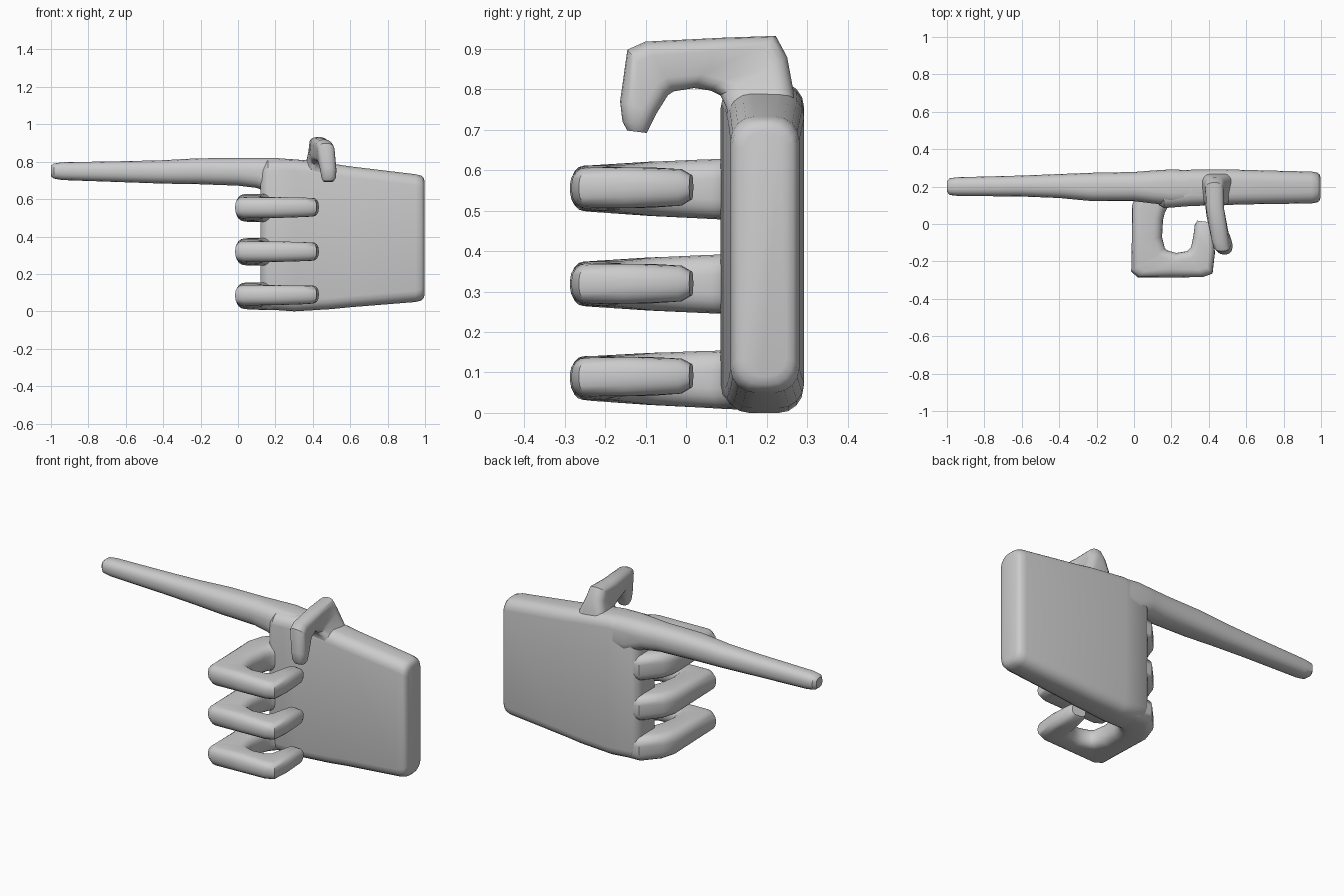
import bpy, bmesh, math
from mathutils import Vector


def ring(outer, inner, axis, h, radius, seg=4):
    """Rounded rectangle spanning outer..inner, with half-width h along axis."""
    o, i = Vector(outer), Vector(inner)
    c, u = (o + i) / 2, (o - i) / 2
    a = u.length
    u.normalize()
    r = min(radius, 0.85 * a, 0.85 * h)
    pts = []
    for q, (sx, sy) in enumerate(((1, 1), (-1, 1), (-1, -1), (1, -1))):
        for k in range(seg + 1):
            t = math.radians(90 * q + 90 * k / seg)
            pts.append(c + u * (sx * (a - r) + r * math.cos(t))
                       + axis * (sy * (h - r) + r * math.sin(t)))
    return pts


def loft(name, sections, axis, radius):
    """Skin through sections (outer point, inner point, half-width)."""
    bm = bmesh.new()
    axis = Vector(axis)
    rings = [[bm.verts.new(p) for p in ring(o, i, axis, h, radius)]
             for o, i, h in sections]
    n = len(rings[0])
    for a, b in zip(rings, rings[1:]):
        for k in range(n):
            bm.faces.new((a[k], a[(k + 1) % n], b[(k + 1) % n], b[k]))
    bm.faces.new(rings[0])
    bm.faces.new(rings[-1])
    bmesh.ops.recalc_face_normals(bm, faces=bm.faces)
    me = bpy.data.meshes.new(name)
    bm.to_mesh(me)
    bm.free()
    ob = bpy.data.objects.new(name, me)
    bpy.context.collection.objects.link(ob)
    bpy.ops.object.select_all(action='DESELECT')
    ob.select_set(True)
    bpy.context.view_layer.objects.active = ob
    bpy.ops.object.shade_smooth_by_angle(angle=math.radians(40))
    return ob


# Palm: x, bottom z, top z, centre y, half thickness
palm = [(0.12, 0.07, 0.76, 0.18, 0.06), (0.135, 0.03, 0.79, 0.185, 0.085),
        (0.16, 0.01, 0.81, 0.185, 0.1), (0.30, 0.0, 0.813, 0.193, 0.097),
        (0.50, 0.012, 0.79, 0.197, 0.095), (0.60, 0.022, 0.775, 0.197, 0.092),
        (0.95, 0.05, 0.733, 0.195, 0.085), (0.98, 0.058, 0.725, 0.195, 0.08),
        (0.992, 0.07, 0.715, 0.195, 0.07), (0.998, 0.09, 0.695, 0.195, 0.052)]
loft("palm", [((x, y, a), (x, y, b), h) for x, a, b, y, h in palm], (0, 1, 0), 0.06)

# Pointing finger, same layout as the palm
index = [(-1.0, 0.722, 0.778, 0.2, 0.028), (-0.985, 0.71, 0.79, 0.2, 0.045),
         (-0.94, 0.702, 0.797, 0.2, 0.05), (-0.6, 0.69, 0.803, 0.203, 0.056),
         (-0.4, 0.683, 0.808, 0.203, 0.064), (-0.22, 0.68, 0.818, 0.198, 0.076),
         (0.0, 0.672, 0.82, 0.2, 0.078), (0.1, 0.66, 0.82, 0.198, 0.088),
         (0.2, 0.62, 0.82, 0.196, 0.096), (0.36, 0.62, 0.808, 0.195, 0.09)]
loft("index_finger", [((x, y, a), (x, y, b), h) for x, a, b, y, h in index],
     (0, 1, 0), 0.065)

# Curled fingers: outer x y, inner x y, half height
curl = [(0.22, 0.28, 0.22, 0.11, 0.076), (0.11, 0.275, 0.18, 0.09, 0.076),
        (0.02, 0.18, 0.165, 0.06, 0.075), (-0.01, 0.10, 0.155, 0.02, 0.073),
        (-0.012, -0.10, 0.15, -0.07, 0.067), (-0.015, -0.255, 0.165, -0.13, 0.058),
        (0.02, -0.285, 0.18, -0.142, 0.056), (0.20, -0.287, 0.225, -0.155, 0.056),
        (0.37, -0.283, 0.285, -0.145, 0.052), (0.42, -0.265, 0.305, -0.125, 0.05),
        (0.432, -0.16, 0.318, -0.06, 0.05), (0.43, -0.02, 0.325, -0.005, 0.045),
        (0.418, 0.008, 0.338, 0.018, 0.03)]
for name, z_base, z_tip, s in (("middle_finger", 0.552, 0.558, 1.0),
                               ("ring_finger", 0.318, 0.32, 0.98),
                               ("little_finger", 0.08, 0.092, 0.96)):
    secs = []
    for k, (ox, oy, ix, iy, h) in enumerate(curl):
        z = z_base + (z_tip - z_base) * k / (len(curl) - 1)
        secs.append(((ox, oy, z), (ix, iy, z), h * s))
    loft(name, secs, (0, 0, 1), 0.05)

# Hooked thumb: outer y z, inner y z, centre x, half width
thumb = [(0.275, 0.72, 0.11, 0.70, 0.445, 0.11), (0.265, 0.80, 0.10, 0.755, 0.44, 0.078),
         (0.25, 0.88, 0.085, 0.785, 0.432, 0.055), (0.222, 0.932, 0.06, 0.797, 0.43, 0.048),
         (0.10, 0.928, 0.02, 0.803, 0.435, 0.047), (-0.10, 0.918, -0.03, 0.795, 0.46, 0.046),
         (-0.145, 0.898, -0.045, 0.785, 0.47, 0.046), (-0.163, 0.77, -0.073, 0.74, 0.483, 0.043),
         (-0.157, 0.72, -0.088, 0.71, 0.485, 0.039), (-0.145, 0.698, -0.097, 0.692, 0.483, 0.028)]
loft("thumb", [((x, oy, oz), (x, iy, iz), h) for oy, oz, iy, iz, x, h in thumb],
     (1, 0, 0), 0.045)
